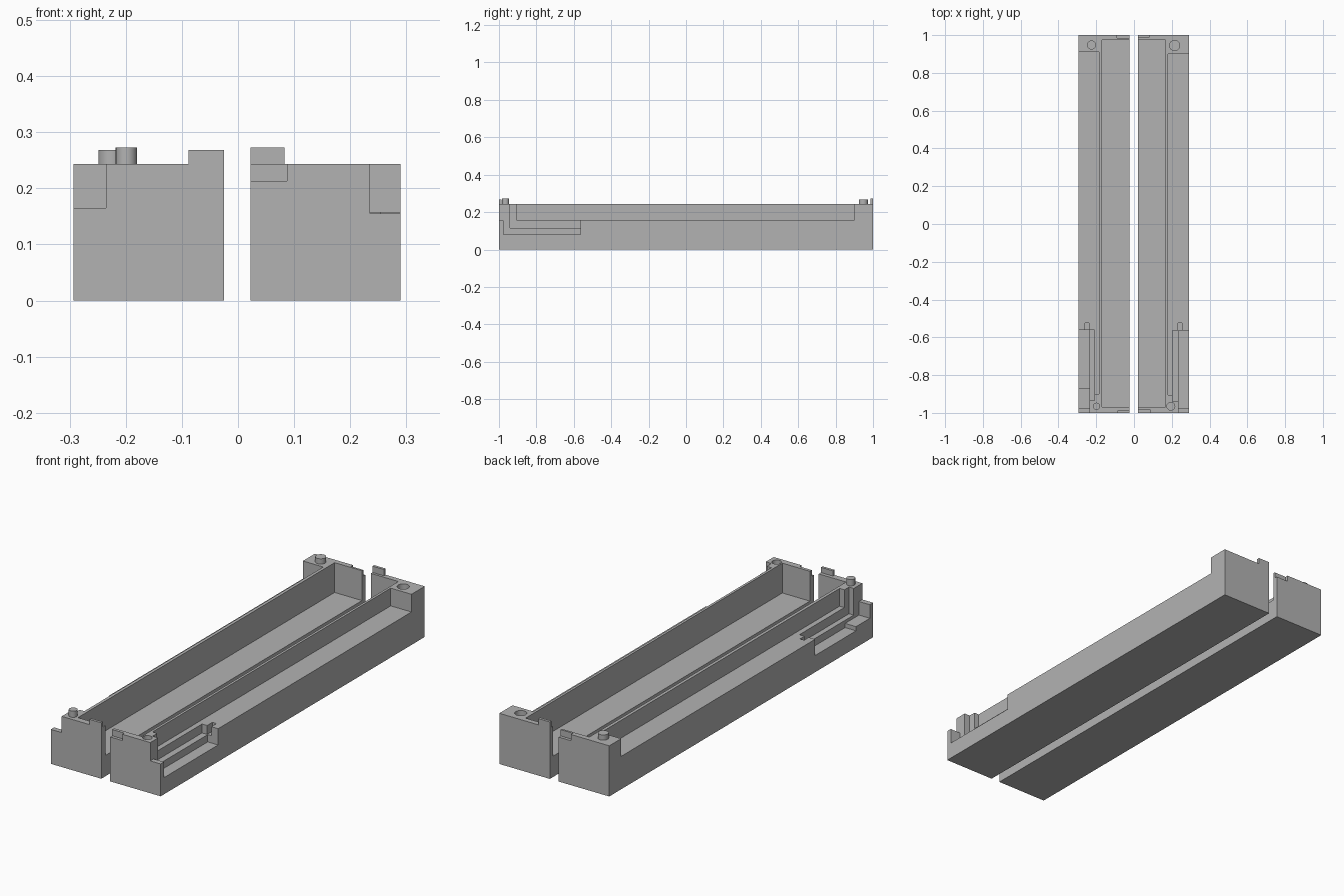
import bpy
import bmesh

cube = bpy.data.objects.get("Cube")
if cube:
    bpy.data.objects.remove(cube, do_unlink=True)

grey = bpy.data.materials.new("plain grey")
grey.use_nodes = True
grey.diffuse_color = (0.45, 0.45, 0.45, 1)
grey.node_tree.nodes["Principled BSDF"].inputs["Base Color"].default_value = (0.45, 0.45, 0.45, 1)

TOP = 0.243    # rim height of both halves
OVER = 0.4     # height that cutters reach above the rim
OUT = 0.4      # distance that cutters reach past the sides


def finish(name, bm):
    mesh = bpy.data.meshes.new(name)
    bmesh.ops.recalc_face_normals(bm, faces=bm.faces)
    bm.to_mesh(mesh)
    bm.free()
    mesh.materials.append(grey)
    obj = bpy.data.objects.new(name, mesh)
    bpy.context.collection.objects.link(obj)
    return obj


def box(name, xs, ys, zs):
    bm = bmesh.new()
    bmesh.ops.create_cube(bm, size=1)
    for v in bm.verts:
        v.co = [r[0] if c < 0 else r[1] for c, r in zip(v.co, (sorted(xs), ys, zs))]
    return finish(name, bm)


def cylinder(name, x, y, radius, z0, z1):
    bm = bmesh.new()
    bmesh.ops.create_cone(bm, cap_ends=True, segments=20, radius1=radius,
                          radius2=radius, depth=z1 - z0)
    bmesh.ops.translate(bm, verts=bm.verts, vec=(x, y, (z0 + z1) / 2))
    obj = finish(name, bm)
    bpy.context.view_layer.objects.active = obj
    obj.select_set(True)
    bpy.ops.object.shade_smooth_by_angle()
    obj.select_set(False)
    return obj


def cut(body, cutter):
    mod = body.modifiers.new("cut", "BOOLEAN")
    mod.operation = "DIFFERENCE"
    mod.solver = "EXACT"
    mod.object = cutter
    cutter.hide_render = True
    bpy.context.view_layer.objects.active = body
    bpy.ops.object.modifier_apply(modifier=mod.name)
    bpy.data.objects.remove(cutter, do_unlink=True)


def half(name, side, inner, outer, wall, cuts):
    """Solid tray half, hollowed from the inner side and stepped on the outer side."""
    body = box(name, (side * inner, side * outer), (-1, 1), (0, TOP))
    cuts = [(0, wall, -0.97, 0.975, 0.10)] + cuts
    for x0, x1, y0, y1, z in cuts:
        cut(body, box("cutter", (side * x0, side * x1), (y0, y1), (z, OVER)))
    return body


# Right-hand tray: cavity, long outer shelf, stepped front pocket, hook slot
left_half = half("left_tray_half", 1, 0.022, 0.29, 0.168, [
    (0.18, OUT, -0.905, 0.90, 0.158),
    (0.205, OUT, -0.94, -0.565, 0.115),
    (0.235, OUT, -0.975, -0.565, 0.08),
    (0.235, OUT, -1.1, -0.97, 0.155),
    (0.232, 0.254, -0.60, -0.525, 0.115),
    (0, 0.087, -1.1, -0.985, 0.213),
])
for x, y, r in ((0.215, 0.945, 0.027), (0.195, -0.965, 0.021)):
    cut(left_half, cylinder("cutter", x, y, r, 0.2, OVER))

# Mating tray with its own pocket step
right_half = half("right_tray_half", -1, 0.025, 0.293, 0.17, [
    (0.185, OUT, -0.90, 0.91, 0.158),
    (0.21, OUT, -0.935, -0.56, 0.115),
    (0.235, OUT, -0.87, -0.56, 0.08),
    (0.235, OUT, -0.975, -0.86, 0.10),
    (0.235, OUT, -1.1, -0.97, 0.165),
    (0.237, 0.259, -0.60, -0.525, 0.115),
    (0, 0.09, 0.985, 1.1, 0.213),
])

# Alignment pegs and interlocking end tabs
cylinder("front_peg", -0.199, -0.965, 0.019, 0.22, 0.273)
cylinder("back_peg", -0.225, 0.948, 0.024, 0.22, 0.268)
box("front_tab", (-0.088, -0.025), (-1, -0.987), (TOP, 0.268))
box("back_tab", (0.022, 0.083), (0.987, 1), (TOP, 0.273))
